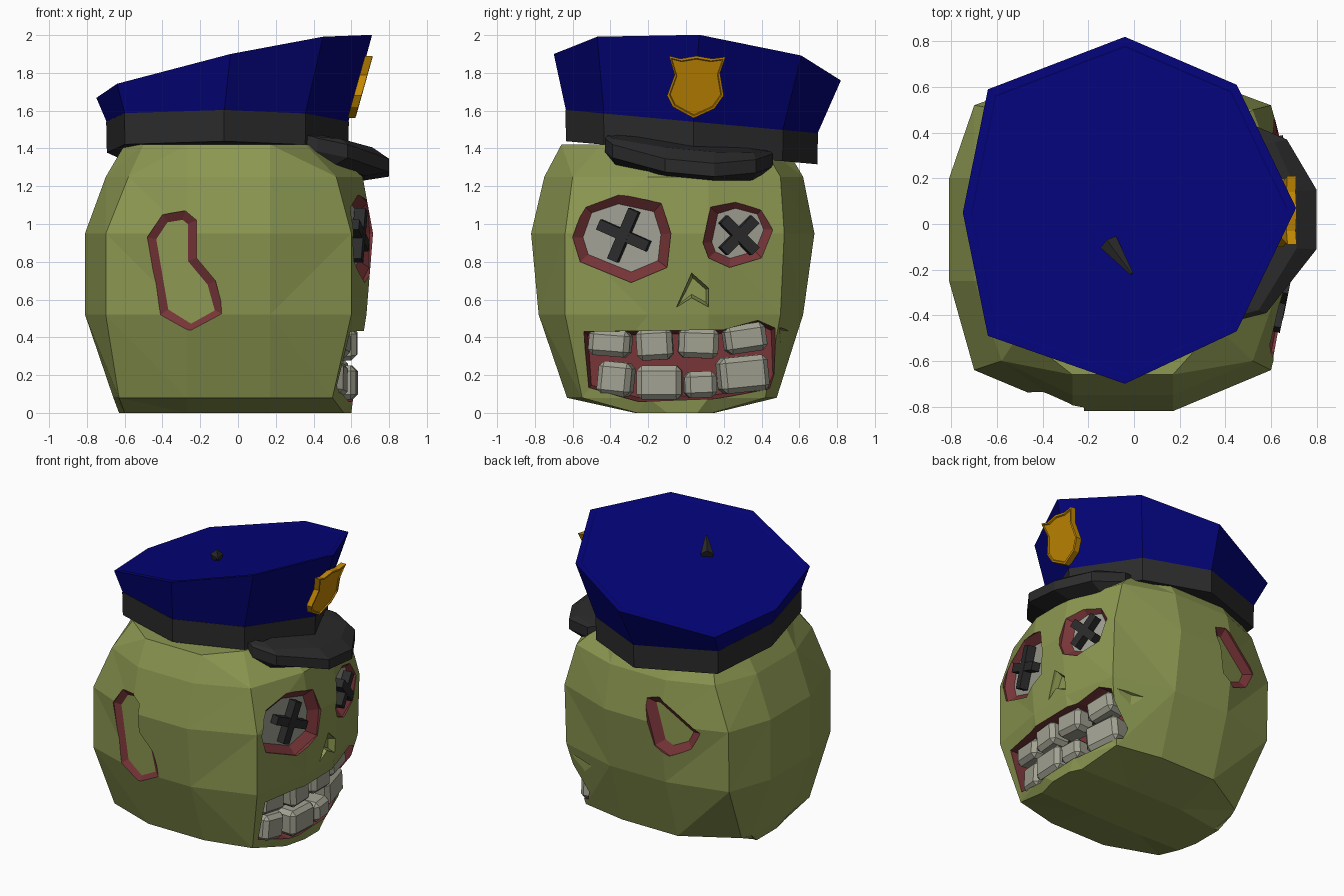
import bpy, bmesh, math
from mathutils import Matrix, Vector

if "Cube" in bpy.data.objects:
    bpy.data.objects.remove(bpy.data.objects["Cube"])


def material(name, r, g, b):
    m = bpy.data.materials.new(name)
    m.use_nodes = True
    m.diffuse_color = (r, g, b, 1)
    node = next(n for n in m.node_tree.nodes if n.type == 'BSDF_PRINCIPLED')
    node.inputs["Base Color"].default_value = (r, g, b, 1)
    return m


skin = material("skin green", .26, .31, .082)
flesh = material("flesh red", .19, .036, .04)
ivory = material("tooth grey", .36, .36, .29)
eyeball = material("eyeball grey", .36, .355, .30)
blue = material("cap blue", .001, .001, .19)
black = material("band black", .024, .024, .024)
gold = material("badge gold", .56, .25, .001)
HEAD_MATS = [skin, flesh, eyeball]


def finish(name, bm, mats):
    bmesh.ops.recalc_face_normals(bm, faces=bm.faces)
    me = bpy.data.meshes.new(name)
    bm.to_mesh(me)
    bm.free()
    for m in mats:
        me.materials.append(m)
    ob = bpy.data.objects.new(name, me)
    bpy.context.collection.objects.link(ob)
    return ob


def loft(name, rings, mats, side=0, first=0, last=0, tri=False):
    """Skin a stack of closed rings and cap both ends."""
    bm = bmesh.new()
    loops = [[bm.verts.new(p) for p in ring] for ring in rings]
    n = len(loops[0])
    for a, b in zip(loops, loops[1:]):
        for i in range(n):
            j = (i + 1) % n
            bm.faces.new((a[i], a[j], b[j], b[i])).material_index = side
    bm.faces.new(loops[0]).material_index = first
    bm.faces.new(loops[-1]).material_index = last
    if tri:
        bmesh.ops.triangulate(bm, faces=bm.faces)
    return finish(name, bm, mats)


# Head: horizontal rings, each with twelve corners
def head_ring(z, back, back_c, front_c, front, yr, yrf, yrb, ylf, ylb, yl, flat=1):
    return [(front, -.2 * flat, z), (front, .12 * flat, z), (front_c, ylf, z),
            (.17, yl, z), (-.27, yl, z), (back_c, ylb, z),
            (back, .2 * flat, z), (back, -.25 * flat, z), (back_c, yrb, z),
            (-.27, yr, z), (.17, yr, z), (front_c, yrf, z)]


head = loft("head", [
    head_ring(0, -.63, -.60, .56, .60, -.27, -.26, -.26, .14, .10, .15, .5),
    head_ring(.08, -.66, -.63, .50, .61, -.63, -.55, -.50, .42, .27, .48),
    head_ring(.52, -.81, -.70, .60, .68, -.78, -.64, -.64, .50, .51, .62),
    head_ring(.95, -.81, -.70, .60, .715, -.82, -.64, -.64, .52, .52, .68),
    head_ring(1.25, -.70, -.58, .52, .66, -.75, -.60, -.60, .50, .50, .62),
    head_ring(1.42, -.60, -.50, .36, .46, -.66, -.45, -.48, .40, .42, .52),
], HEAD_MATS, tri=True)


def inset(outline, width):
    """Move every corner of a flat outline inwards by an even width."""
    pts = [Vector(p) for p in outline]
    n = len(pts)
    area = sum(pts[i - 1].x * pts[i].y - pts[i].x * pts[i - 1].y for i in range(n))
    turn = 1 if area > 0 else -1
    out = []
    for i, p in enumerate(pts):
        a = (p - pts[i - 1]).normalized()
        b = (pts[(i + 1) % n] - p).normalized()
        normal = Vector((-a.y - b.y, a.x + b.x)) * turn
        out.append(p + normal * width / max(.4, 1 + a.dot(b)))
    return out


def carve(axis, outline, base, tilt, sign, depth, width, side, floor):
    """Cut a tapered pocket into the head along x or y."""
    uc = (min(p[0] for p in outline) + max(p[0] for p in outline)) / 2

    def ring(offset, shrink):
        out = []
        for u, v in inset(outline, shrink):
            w = base + tilt * (u - uc) + sign * offset
            out.append((w, u, v) if axis == 'x' else (u, w, v))
        return out

    cutter = loft("cutter", [ring(.2, 0), ring(-depth * .25, 0), ring(-depth, width)],
                  HEAD_MATS, side, side, floor)
    cutter.hide_render = True
    mod = head.modifiers.new("cut", 'BOOLEAN')
    mod.operation, mod.solver, mod.object = 'DIFFERENCE', 'EXACT', cutter
    bpy.context.view_layer.objects.active = head
    bpy.ops.object.modifier_apply(modifier=mod.name)
    bpy.data.objects.remove(cutter)


# Eye sockets, each with an eyeball floor
carve('x', [(-.60, .93), (-.54, 1.10), (-.36, 1.16), (-.13, 1.11), (-.08, .95),
            (-.10, .77), (-.29, .69), (-.56, .80)], .66, .2, 1, .06, .052, 1, 2)
carve('x', [(.09, .90), (.13, 1.09), (.26, 1.13), (.41, 1.09), (.46, .97),
            (.40, .82), (.23, .77), (.12, .82)], .67, -.22, 1, .06, .045, 1, 2)
# Mouth, nose pit and torn cheek
carve('x', [(-.54, .43), (.20, .44), (.38, .49), (.47, .45), (.48, .20),
            (.45, .12), (.15, .075), (-.25, .06), (-.52, .13)],
      .63, 0, 1, .24, .02, 1, 1)
carve('x', [(-.05, .56), (.03, .74), (.12, .66), (.12, .56), (.03, .61)],
      .69, 0, 1, .05, .015, 0, 0)
carve('x', [(.495, .25), (.495, .45), (.57, .44)], .47, -2, 1, .08, .01, 0, 0)
# Ear stumps
carve('y', [(-.48, .93), (-.40, 1.05), (-.28, 1.07), (-.22, 1.02), (-.22, .82),
            (-.12, .70), (-.07, .52), (-.25, .42), (-.41, .52)],
      -.765, -.17, -1, .035, .045, 1, 0)
carve('y', [(-.125, 1.12), (-.24, 1.13), (-.52, .92), (-.46, .79), (-.31, .72),
            (-.21, .78)], .635, .22, 1, .05, .055, 1, 0)


def box(name, mat, size, matrix, bevel=0):
    bm = bmesh.new()
    bmesh.ops.create_cube(bm, size=1)
    bmesh.ops.scale(bm, verts=bm.verts, vec=size)
    if bevel:
        bmesh.ops.bevel(bm, geom=bm.edges[:], offset=bevel, segments=1,
                        affect='EDGES')
    bmesh.ops.transform(bm, verts=bm.verts, matrix=matrix)
    return finish(name, bm, [mat])


# Crossed bars over the eyes
for label, pos, length, turn, yaw in (("right", (.64, -.33, .94), .29, -.41, -.2),
                                      ("left", (.645, .28, .94), .24, math.pi / 4, .22)):
    for k in range(2):
        box(f"{label}_eye_bar_{k + 1}", black, (.06 - .004 * k, .058, length),
            Matrix.Translation(pos) @ Matrix.Rotation(yaw, 4, 'Z')
            @ Matrix.Rotation(turn + k * math.pi / 2, 4, 'X'))

# Teeth: y range, z range and lean; each row follows the curve of the jaw
rows = {"upper": (.2, [(-.51, -.29, .30, .44, -.08), (-.26, -.07, .28, .45, .06),
                       (-.04, .17, .29, .45, -.04), (.20, .42, .32, .47, .15)]),
        "lower": (.3, [(-.46, -.28, .09, .27, -.1), (-.26, -.02, .07, .25, 0),
                       (-.01, .16, .08, .22, .04), (.17, .43, .11, .30, .1)])}
for row, (curve, teeth) in rows.items():
    for i, (y0, y1, z0, z1, lean) in enumerate(teeth):
        y = (y0 + y1) / 2
        x = .55 - curve * max(0, abs(y + .05) - .12)
        box(f"{row}_tooth_{i + 1}", ivory, (.16, y1 - y0, z1 - z0),
            Matrix.Translation((x, y, (z0 + z1) / 2))
            @ Matrix.Rotation(curve * 2 * (y + .05), 4, 'Z')
            @ Matrix.Rotation(lean, 4, 'X'), .028)

# Cap: tilted octagonal crown over a straight band
RIM = [(.71, .07), (.45, .61), (-.04, .82), (-.64, .59),
       (-.75, .05), (-.64, -.49), (-.04, -.70), (.45, -.47)]


def crown_ring(k, drop=0):
    pts = [(-.03 + (x + .03) * k, .06 + (y - .06) * k) for x, y in RIM]
    return [(x, y, 1.83 + .23 * (x + .04) - .092 * (y - .06) - drop) for x, y in pts]


def band_ring(z, k):
    pts = [(-.06 + (x + .025) * k, .03 + (y - .06) * k) for x, y in RIM]
    return [(x, y, z - .092 * y) for x, y in pts]


loft("cap_crown", [band_ring(1.54, .875), crown_ring(1), crown_ring(.95),
                   crown_ring(.94, .004)], [blue])
loft("cap_band", [band_ring(1.38, .875), band_ring(1.545, .88)], [black])

# Visor: cross-sections swept around the front of the band
sections = []
for x, y, drop in ((.42, -.43, .02), (.58, -.39, .05), (.80, -.11, .10),
                   (.80, .15, .10), (.67, .37, .06), (.46, .46, .02)):
    inner = min(x - .14, .45)
    mid = inner + (x - inner) * .75
    z = 1.435 - .092 * y
    sections.append([(inner, y * .9, z), (mid, y * .97, z - drop * .4),
                     (x, y, z - drop), (x, y, z - drop - .07),
                     (mid - .04, y * .95, z - drop * .5 - .14), (inner, y * .9, z - .10)])
loft("cap_visor", sections, [black])

# Badge: shield slab leaning with the crown
SHIELD = [(-.09, 1.89), (-.03, 1.875), (.055, 1.89), (.14, 1.875), (.21, 1.885),
          (.18, 1.80), (.20, 1.68), (.15, 1.61), (.04, 1.56), (-.07, 1.62),
          (-.10, 1.68), (-.06, 1.79)]


def shield_ring(out, k):
    pts = [(.05 + (y - .05) * k, 1.73 + (z - 1.73) * k) for y, z in SHIELD]
    return [(.60 + .28 * (z - 1.56) + out, y, z) for y, z in pts]


loft("cap_badge", [shield_ring(-.02, 1), shield_ring(.02, 1), shield_ring(.022, .92),
                   shield_ring(.014, .89)], [gold])

# Small leaning spike on top of the crown
bm = bmesh.new()
bmesh.ops.create_cone(bm, cap_ends=True, segments=5, radius1=.045, radius2=.008,
                      depth=.18)
bmesh.ops.transform(bm, verts=bm.verts, matrix=Matrix.Translation((-.06, -.15, 1.865))
                    @ Vector((.55, -.75, .35)).to_track_quat('Z', 'Y').to_matrix().to_4x4())
finish("cap_spike", bm, [black])
